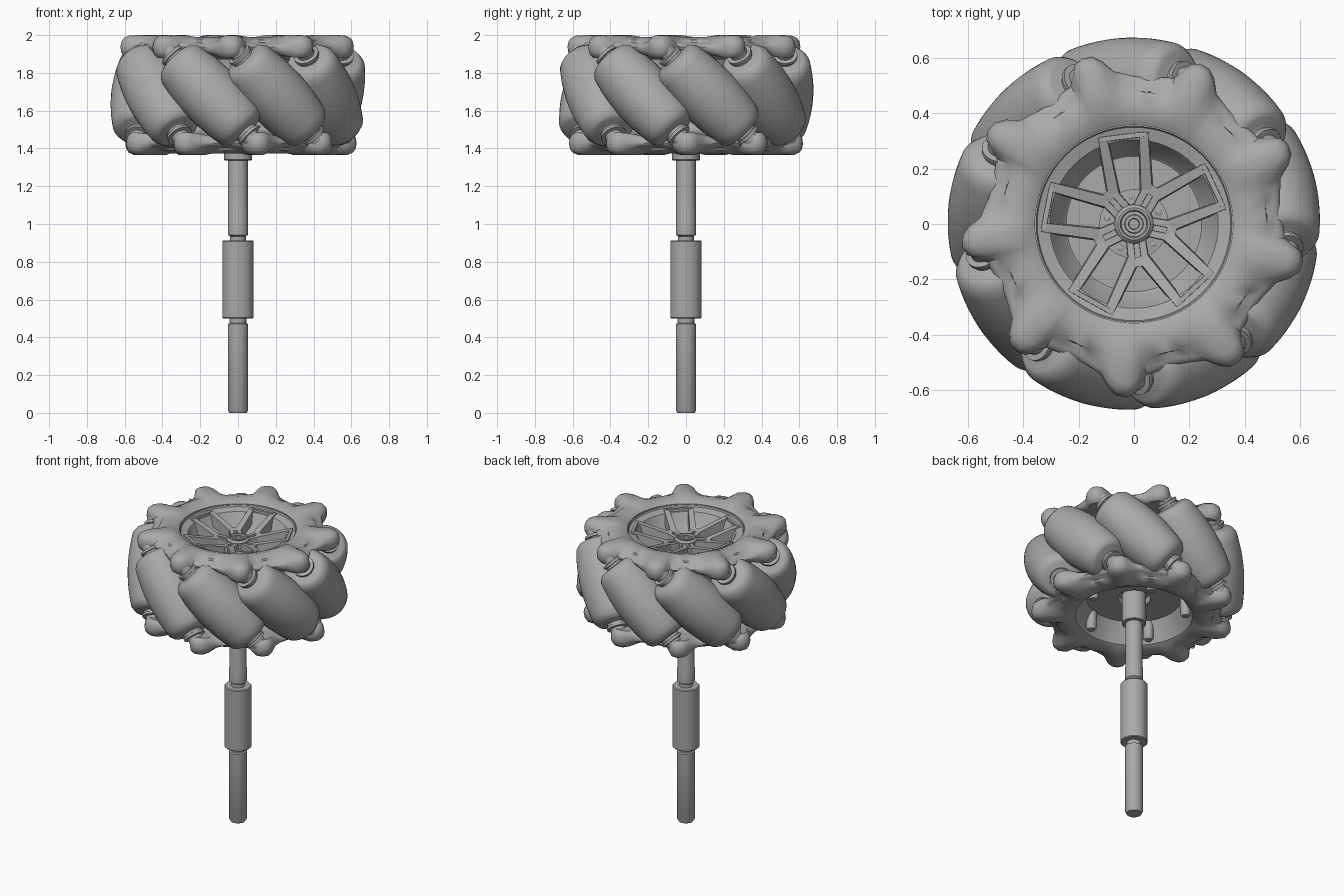
import bpy, bmesh
from math import sin, cos, pi, radians, sqrt
from mathutils import Matrix, Vector

cube = bpy.data.objects.get("Cube")
if cube:
    bpy.data.objects.remove(cube, do_unlink=True)

# One plain grey for every part
grey = bpy.data.materials.new("plain_grey")
grey.use_nodes = True
colour = (0.4, 0.4, 0.4, 1)
grey.diffuse_color = colour
grey.node_tree.nodes["Principled BSDF"].inputs["Base Color"].default_value = colour

MID = 1.682              # height of the wheel's middle plane
COUNT = 9                # rollers and lobes
STEP = 2 * pi / COUNT
TIP = radians(-94)       # first lobe of the upper plate
ROLLER = radians(-66.5)  # middle of the first roller


def finish(name, bm, angle=35):
    bmesh.ops.recalc_face_normals(bm, faces=bm.faces)
    mesh = bpy.data.meshes.new(name)
    bm.to_mesh(mesh)
    bm.free()
    mesh.materials.append(grey)
    ob = bpy.data.objects.new(name, mesh)
    bpy.context.collection.objects.link(ob)
    bpy.ops.object.select_all(action='DESELECT')
    ob.select_set(True)
    bpy.context.view_layer.objects.active = ob
    bpy.ops.object.shade_smooth_by_angle(angle=radians(angle))
    return ob


def bridge(bm, rings, closed=False):
    pairs = list(zip(rings, rings[1:]))
    if closed:
        pairs.append((rings[-1], rings[0]))
    for a, b in pairs:
        n = len(a)
        for i in range(n):
            bm.faces.new((a[i], a[(i + 1) % n], b[(i + 1) % n], b[i]))


def lathe(name, profile, sides=48, closed=False):
    """Turn (radius, height) points about z; open profiles get end caps."""
    bm = bmesh.new()
    rings = [[bm.verts.new((r * cos(2 * pi * i / sides), r * sin(2 * pi * i / sides), z))
              for i in range(sides)] for r, z in profile]
    bridge(bm, rings, closed)
    if not closed:
        bm.faces.new(rings[0])
        bm.faces.new(rings[-1])
    return finish(name, bm)


def polar(r, a, z):
    return Vector((r * cos(a), r * sin(a), z))


def beam(bm, p, q, w0, w1, depth):
    """Tapered bar whose top runs from p to q."""
    side = (q - p).cross(Vector((0, 0, 1))).normalized()
    down = Vector((0, 0, -depth))
    ends = []
    for c, w in ((p, w0), (q, w1)):
        ends.append([bm.verts.new(v) for v in (
            c - side * w * 0.4, c + side * w * 0.4,
            c + side * w * 0.5 + down, c - side * w * 0.5 + down)])
    bridge(bm, ends)
    bm.faces.new(ends[0])
    bm.faces.new(ends[1])


# Lobed side plates: (degrees from tip, outer radius, ridge, underside thickness)
lobe = [(-12, .546, 0, .5), (-8.5, .557, .3, .7), (-5, .6, .8, .9), (-2, .624, 1, 1),
        (1.5, .628, 1, 1), (4.5, .614, .9, .9), (6.5, .58, .6, .6), (8.5, .55, .2, .2),
        (13, .54, .05, 0), (19, .53, 0, .1), (24, .535, 0, .25)]


def side_plate(name):
    bm = bmesh.new()
    columns = []
    for k in range(COUNT):
        for deg, r, w, t in lobe:
            a = TIP + k * STEP + radians(deg)
            section = [(.358, 1.87), (.358, 1.968), (.37, 1.974), (.42, 1.99 + .01 * w),
                       (.48, 1.974 + .026 * w), (r - .05, 1.962 + .037 * w),
                       (r - .02, 1.953 + .033 * w), (r - .006, 1.946 + .022 * w),
                       (r, 1.936 + .003 * w), (r - .004, 1.925 - .015 * t),
                       (r - .014, 1.92 - .028 * t), (r - .032, 1.915 - .036 * t),
                       (.47, 1.91 - .02 * t), (.41, 1.885)]
            columns.append([bm.verts.new(polar(p, a, z)) for p, z in section])
    bridge(bm, columns, closed=True)
    return finish(name, bm, 38)


side_plate("upper_plate")
lower = side_plate("lower_plate")
middle = Matrix.Translation((0, 0, MID))
axis = Vector((cos(ROLLER), sin(ROLLER), 0))
lower.data.transform(middle @ Matrix.Rotation(pi, 4, axis) @ middle.inverted())

# Barrel rollers with washers and axle pins, tilted at 45 degrees
half = [(.675 - sqrt(.51 ** 2 + t * t / 2), t) for t in (0, .04, .08, .12, .16, .2, .235)]
half += [(.127, .25), (.116, .263), (.1, .27), (.07, .27), (.06, .274), (.06, .288),
         (.068, .29), (.068, .306), (.047, .308), (.047, .35), (.04, .356)]
roller_profile = [(r, -t) for r, t in half[:0:-1]] + half
for k in range(COUNT):
    a = ROLLER + k * STEP
    out = Vector((cos(a), sin(a), 0))
    along = Vector((sin(a), -cos(a), 1)).normalized()
    ob = lathe("roller_%d" % (k + 1), roller_profile, 40)
    basis = Matrix((out, along.cross(out), along)).transposed().to_4x4()
    ob.matrix_world = Matrix.Translation(out * .51 + Vector((0, 0, MID))) @ basis

# Rim with recessed dish, inner barrel and hollow underside
lathe("rim", [(.36, 1.87), (.36, 1.962), (.354, 1.962), (.35, 1.952), (.305, 1.94),
              (.298, 1.93), (.252, 1.8), (.245, 1.795), (.1, 1.795),
              (.1, 1.74), (.29, 1.74), (.31, 1.87)], 64, closed=True)
lathe("inner_barrel", [(.285, 1.56), (.285, 1.78)], 64)
lathe("underside_cone", [(.36, 1.4), (.29, 1.52), (.1, 1.52), (.1, 1.56), (.3, 1.56),
                         (.36, 1.49)], 64, closed=True)

# Five forked spokes with slotted stems, joined in pairs by outer bars
spokes = bmesh.new()
for k in range(5):
    a = radians(61 + 72 * k)
    across = Vector((-sin(a), cos(a), 0))
    for s in (-1, 1):
        beam(spokes, polar(.05, a, 1.895) + across * s * .022,
             polar(.15, a, 1.905) + across * s * .024, .03, .032, .07)
        beam(spokes, polar(.13, a, 1.903) + across * s * .02,
             polar(.335, a + s * radians(23), 1.958), .05, .04, .07)
    beam(spokes, polar(.05, a, 1.88), polar(.15, a, 1.885), .04, .04, .05)
    beam(spokes, polar(.12, a, 1.9), polar(.155, a, 1.906), .06, .07, .06)
    w = a + radians(36)
    beam(spokes, polar(.328, w - radians(14), 1.957),
         polar(.328, w + radians(14), 1.957), .022, .022, .04)
finish("spokes", spokes, 30)

# Hub, its bolts and the pegs in the hollow underside
lathe("hub", [(.125, 1.79), (.125, 1.85), (.072, 1.855), (.07, 1.9), (.058, 1.912),
              (.05, 1.912), (.046, 1.9), (.034, 1.9), (.032, 1.908), (.02, 1.908),
              (.018, 1.88)])
for k in range(5):
    bolt = lathe("hub_bolt_%d" % (k + 1), [(.011, 0), (.011, .012), (.008, .014)], 16)
    bolt.location = polar(.1, radians(97 + 72 * k), 1.845)
    peg = lathe("peg_%d" % (k + 1), [(.022, 0), (.032, .015), (.034, .12)], 20)
    peg.location = polar(.315, radians(-2 + 72 * k), 1.4)

# Drive shaft with thick sleeve, grooves and collar
lathe("shaft", [(.046, 0), (.054, .015), (.054, .47), (.044, .475), (.044, .5), (.078, .5),
                (.083, .505), (.083, .907), (.078, .912), (.042, .912), (.042, .935),
                (.054, .943), (.054, 1.03), (.053, 1.034), (.053, 1.54)], 40)
lathe("collar", [(.07, 1.337), (.074, 1.341), (.074, 1.54)], 40)
screw = lathe("collar_screw", [(.014, 0), (.014, .008), (.009, .008), (.009, .003)], 16)
screw.matrix_world = (Matrix.Rotation(radians(135), 4, 'Z')
                      @ Matrix.Translation((.07, 0, 1.39)) @ Matrix.Rotation(pi / 2, 4, 'Y'))
